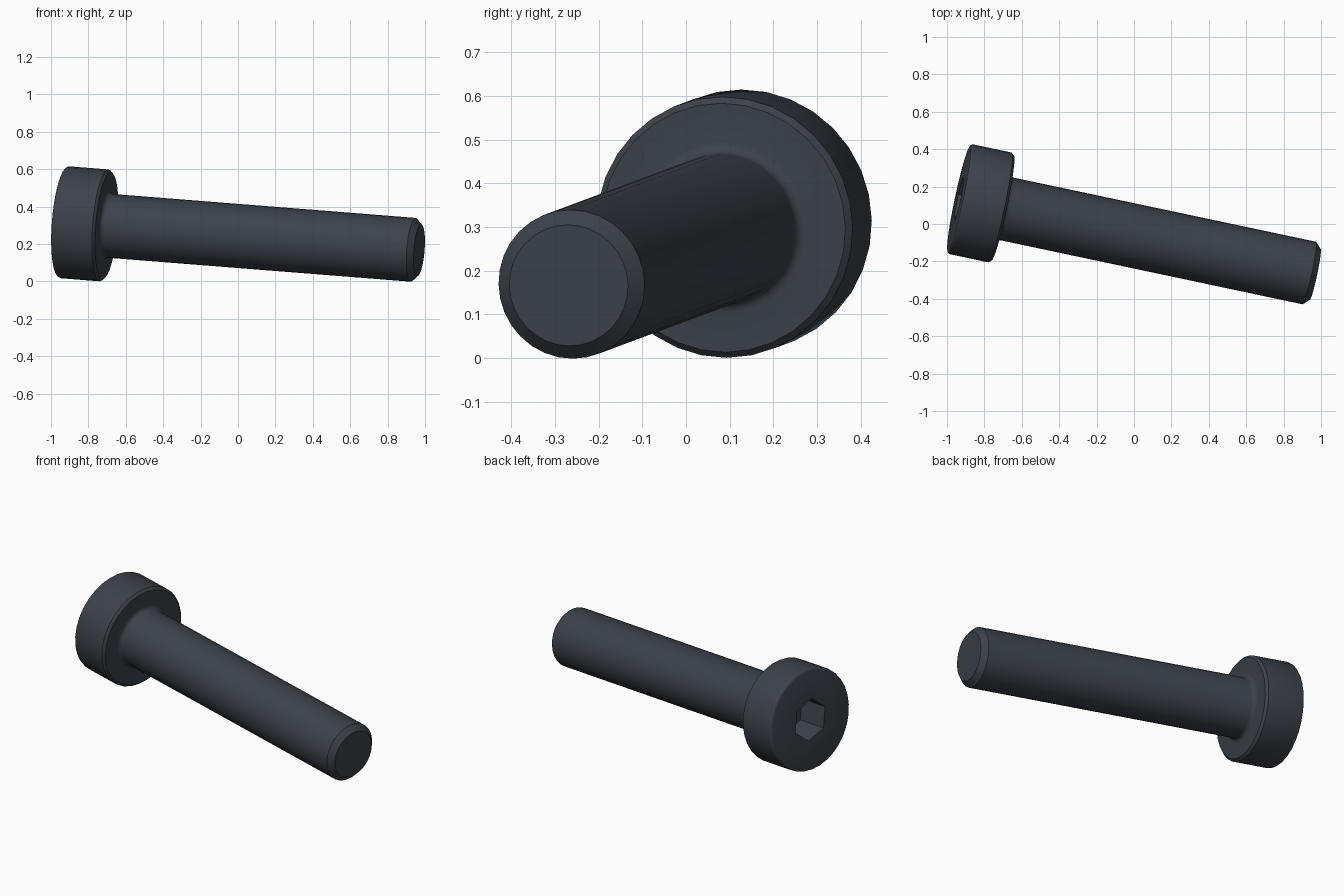
import bpy, bmesh, math
from mathutils import Matrix, Vector

cube = bpy.data.objects.get("Cube")
if cube:
    bpy.data.objects.remove(cube, do_unlink=True)

# Sizes along and around the bolt axis
SEGMENTS = 32
HEAD_R, HEAD_H = 0.30, 0.24
SHAFT_R, LENGTH = 0.171, 1.953
RIM, FILLET, TIP = 0.014, 0.025, 0.032
HEX_R, HEX_DEPTH, HEX_TURN = 0.123, 0.19, math.radians(10)

mat = bpy.data.materials.new("dark blackened steel")
mat.use_nodes = True
colour = (0.045, 0.055, 0.068, 1)
mat.diffuse_color = colour
bsdf = next(n for n in mat.node_tree.nodes if n.type == 'BSDF_PRINCIPLED')
bsdf.inputs["Base Color"].default_value = colour


def arc(cr, cz, radius, start, end, steps=4):
    """Quarter-round points as (radius, height), angles in degrees."""
    angles = [math.radians(start + (end - start) * i / steps) for i in range(steps + 1)]
    return [(cr + radius * math.cos(a), cz + radius * math.sin(a)) for a in angles]


def ring(bm, radius, z, count, turn=0.0):
    step = 2 * math.pi / count
    return [bm.verts.new((radius * math.cos(turn + i * step),
                          radius * math.sin(turn + i * step), z)) for i in range(count)]


def join(bm, a, b):
    n = len(a)
    for i in range(n):
        bm.faces.new((a[i], a[(i + 1) % n], b[(i + 1) % n], b[i]))


def loop_edges(bm, verts):
    return [bm.edges.get((v, verts[i - 1])) for i, v in enumerate(verts)]


# Lathe profile from the head face to the tip
profile = arc(HEAD_R - RIM, RIM, RIM, -90, 0, 3)
profile += [(HEAD_R, HEAD_H - RIM), (HEAD_R - RIM, HEAD_H)]
profile += arc(SHAFT_R + FILLET, HEAD_H + FILLET, FILLET, 270, 180)
profile += [(SHAFT_R, LENGTH - TIP), (SHAFT_R - TIP, LENGTH)]

bm = bmesh.new()
rings = [ring(bm, r, z, SEGMENTS) for r, z in profile]
for a, b in zip(rings, rings[1:]):
    join(bm, a, b)
bm.faces.new(rings[-1])

# Hexagonal socket sunk into the head
mouth = ring(bm, HEX_R, 0, 6, HEX_TURN)
floor = ring(bm, HEX_R, HEX_DEPTH, 6, HEX_TURN)
join(bm, mouth, floor)
bm.faces.new(floor)

# Flat head face between the rim and the socket mouth
bmesh.ops.triangle_fill(bm, use_beauty=True, normal=(0, 0, -1),
                        edges=loop_edges(bm, rings[0]) + loop_edges(bm, mouth))
bmesh.ops.recalc_face_normals(bm, faces=bm.faces[:])

# Lay the bolt along its tilted axis
axis = Vector((1, -0.212, -0.079)).normalized()
up = (Vector((0, 0, 1)) - axis * axis.z).normalized()
side = axis.cross(up)
frame = Matrix((up, side, axis)).transposed().to_4x4()
bm.transform(Matrix.Translation((-0.936, 0.135, 0.317)) @ frame)

mesh = bpy.data.meshes.new("socket_head_bolt")
bm.to_mesh(mesh)
bm.free()
mesh.materials.append(mat)
bolt = bpy.data.objects.new("socket_head_bolt", mesh)
bpy.context.collection.objects.link(bolt)
bpy.ops.object.select_all(action='DESELECT')
bolt.select_set(True)
bpy.context.view_layer.objects.active = bolt
bpy.ops.object.shade_smooth_by_angle(angle=math.radians(32))
